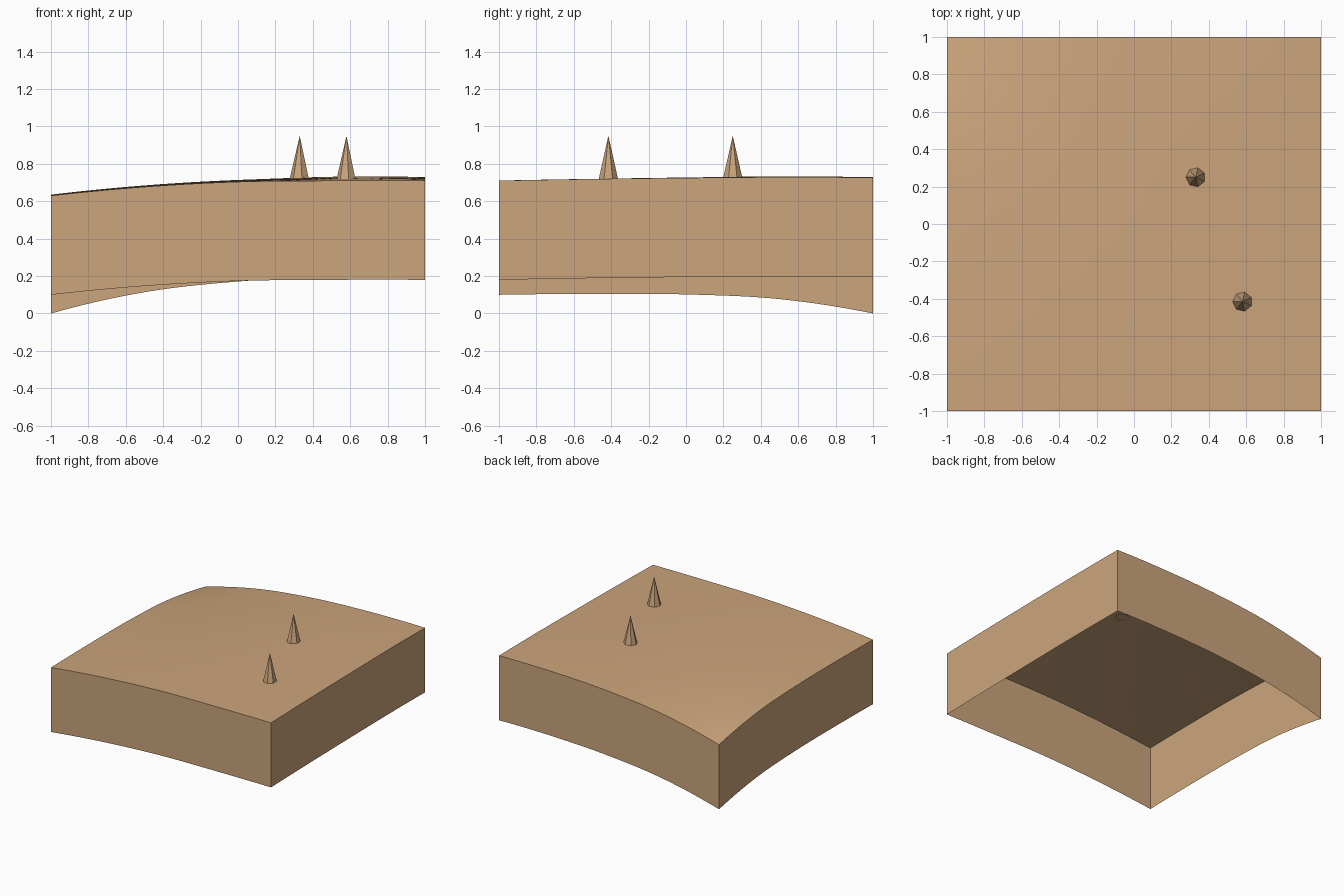
import bpy, bmesh, math
from mathutils import Matrix

if "Cube" in bpy.data.objects:
    bpy.data.objects.remove(bpy.data.objects["Cube"], do_unlink=True)

N = 32        # grid cells per side
DEPTH = 0.53  # skirt height
TOP = 0.95    # spike tip height

# Rim heights on a coarse lattice: rows run front to back, columns along x
LATTICE = [
    [0.10, 0.147, 0.174, 0.180, 0.180],
    [0.105, 0.154, 0.182, 0.189, 0.189],
    [0.102, 0.153, 0.184, 0.196, 0.195],
    [0.077, 0.140, 0.180, 0.201, 0.199],
    [0.0, 0.114, 0.171, 0.195, 0.197],
]


def spline(p, u):
    """Smooth curve through evenly spaced values, u from -1 to 1."""
    p = [3 * p[0] - 3 * p[1] + p[2]] + p + [3 * p[-1] - 3 * p[-2] + p[-3]]
    s = (u + 1) / 2 * (len(p) - 3)
    i = min(int(s), len(p) - 4)
    t = s - i
    a, b, c, d = p[i:i + 4]
    return b + t / 2 * (c - a + t * (2 * a - 5 * b + 4 * c - d
                                    + t * (3 * (b - c) + d - a)))


def ground(x, y):
    return DEPTH + spline([spline(row, x) for row in LATTICE], y)


sand = bpy.data.materials.new("sandy tan")
sand.use_nodes = True
colour = (0.60, 0.375, 0.20, 1)
sand.diffuse_color = colour
sand.node_tree.nodes["Principled BSDF"].inputs["Base Color"].default_value = colour


def add_object(name, bm):
    mesh = bpy.data.meshes.new(name)
    bm.to_mesh(mesh)
    bm.free()
    mesh.materials.append(sand)
    obj = bpy.data.objects.new(name, mesh)
    bpy.context.collection.objects.link(obj)
    return obj


# Gently curved ground sheet
bm = bmesh.new()
bmesh.ops.create_grid(bm, x_segments=N, y_segments=N, size=1)
for v in bm.verts:
    v.co.z = ground(v.co.x, v.co.y)
for f in bm.faces:
    f.smooth = True
rim = [e for e in bm.edges if e.is_boundary]

# Skirt walls hang from the rim, open underneath
walls = bmesh.ops.extrude_edge_only(bm, edges=rim)["geom"]
for g in walls:
    if isinstance(g, bmesh.types.BMVert):
        g.co.z -= DEPTH
    elif isinstance(g, bmesh.types.BMFace):
        g.smooth = False
for e in rim:
    e.smooth = False
bmesh.ops.recalc_face_normals(bm, faces=bm.faces)
bm.normal_update()
if sum(f.normal.z for f in bm.faces) < 0:
    bmesh.ops.reverse_faces(bm, faces=bm.faces)
add_object("ground_tile", bm)

# Seven-sided spikes standing on the ground
for name, x, y in (("back_spike", 0.33, 0.25), ("front_spike", 0.58, -0.415)):
    base = ground(x, y) - 0.003
    bm = bmesh.new()
    bmesh.ops.create_cone(bm, cap_ends=False, segments=7, radius1=0.053, radius2=0,
                          depth=TOP - base,
                          matrix=Matrix.Rotation(math.pi / 2, 4, 'Z'))
    bmesh.ops.remove_doubles(bm, verts=bm.verts, dist=0.0001)
    bmesh.ops.recalc_face_normals(bm, faces=bm.faces)
    add_object(name, bm).location = (x, y, (TOP + base) / 2)
